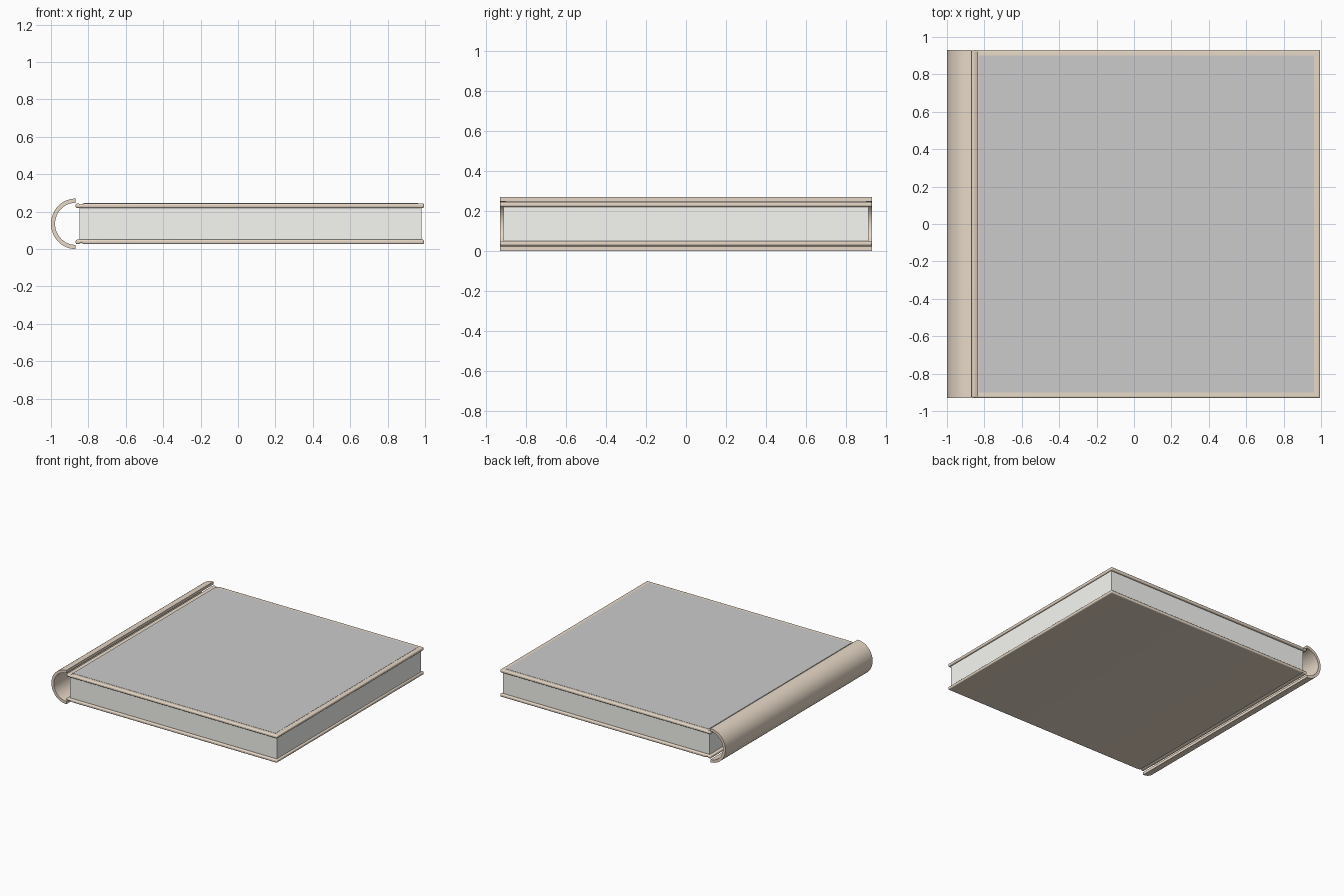
import bpy, bmesh, math

if "Cube" in bpy.data.objects:
    bpy.data.objects.remove(bpy.data.objects["Cube"])

W = 0.93    # half depth of covers and spine
MID = 0.135  # mid height of the book


def material(name, rgb):
    m = bpy.data.materials.new(name)
    m.diffuse_color = (*rgb, 1)
    m.use_nodes = True
    m.node_tree.nodes["Principled BSDF"].inputs["Base Color"].default_value = m.diffuse_color
    return m


leather = material("leather", (0.80, 0.69, 0.57))
paper = material("paper", (0.93, 0.93, 0.90))


def extrude_profile(name, pts, half, mat=None, bevel=0):
    """Extrude an x-z outline along y, optionally rounding its sharp edges."""
    bm = bmesh.new()
    face = bm.faces.new([bm.verts.new((x, -half, z)) for x, z in pts])
    ext = bmesh.ops.extrude_face_region(bm, geom=[face])["geom"]
    moved = [v for v in ext if isinstance(v, bmesh.types.BMVert)]
    bmesh.ops.translate(bm, verts=moved, vec=(0, 2 * half, 0))
    bmesh.ops.recalc_face_normals(bm, faces=bm.faces)
    mesh = bpy.data.meshes.new(name)
    bm.to_mesh(mesh)
    bm.free()
    ob = bpy.data.objects.new(name, mesh)
    bpy.context.collection.objects.link(ob)
    if mat:
        mesh.materials.append(mat)
    if bevel:
        b = ob.modifiers.new("rounded", "BEVEL")
        b.width, b.segments, b.limit_method = bevel, 3, "ANGLE"
        b.angle_limit = math.radians(60)
    bpy.ops.object.select_all(action="DESELECT")
    ob.select_set(True)
    bpy.context.view_layer.objects.active = ob
    bpy.ops.object.shade_smooth_by_angle(angle=math.radians(40))
    return ob


# Covers: thin rounded boards with a hinge groove on the outside
board = [(-0.868, 0.085), (0.995, 0.085), (0.995, 0.109), (-0.815, 0.109),
         (-0.829, 0.106), (-0.838, 0.102), (-0.847, 0.106), (-0.855, 0.109),
         (-0.868, 0.109)]
for name, s in (("top_cover", 1), ("bottom_cover", -1)):
    extrude_profile(name, [(x, MID + s * z) for x, z in board], W, leather, 0.008)

# Spine: half tube open towards the pages
N = 24
angles = [math.pi / 2 + math.pi * i / N for i in range(N + 1)]
arc = lambda r, seq: [(-0.868 + r * math.cos(a), MID + r * math.sin(a)) for a in seq]
spine = extrude_profile("spine", arc(0.133, angles) + arc(0.111, angles[::-1]), W, leather)
for v in spine.data.vertices:  # settle exactly on the ground and the left limit
    v.co.x = -0.868 + (v.co.x + 0.868) * 0.132 / 0.133
    v.co.z = MID + (v.co.z - MID) * 0.135 / 0.133

# Page block
extrude_profile("pages", [(-0.848, 0.045), (0.982, 0.045), (0.982, 0.225), (-0.848, 0.225)],
                0.912, paper)

# Plain panel laid on the front cover
extrude_profile("cover_panel", [(-0.832, 0.2425), (0.962, 0.2425), (0.962, 0.2455), (-0.832, 0.2455)],
                0.90)
